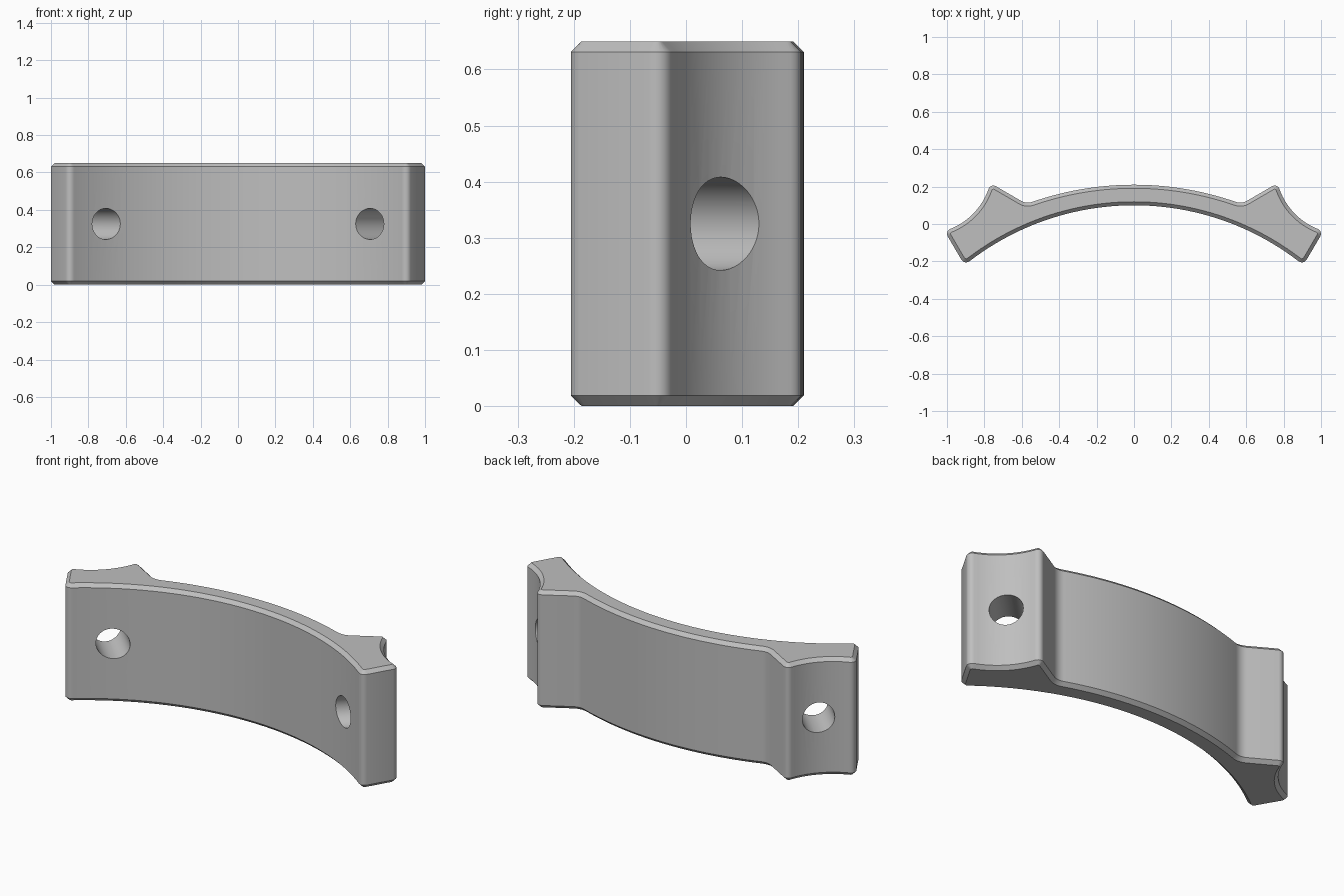
import bpy, bmesh, math
from mathutils import Vector as V

cube = bpy.data.objects.get("Cube")
if cube:
    bpy.data.objects.remove(cube, do_unlink=True)

HEIGHT, CHAMFER, ROUND = 0.65, 0.019, 0.034


def arc(a, b, sag, n):
    """Points from a to b, bowed to the left of the direction by sag."""
    a, b = V(a), V(b)
    half = (b - a).length / 2
    d = (b - a).normalized()
    left = V((-d.y, d.x)) * math.copysign(1, sag)
    s = abs(sag)
    r = (half * half + s * s) / (2 * s)
    c = (a + b) / 2 + left * (s - r)
    w = math.asin(half / r)
    return [c + r * (d * math.sin(t) + left * math.cos(t))
            for t in (w * (2 * i / n - 1) for i in range(n + 1))]


def walk(path, dist):
    """Trim dist from the start of a path."""
    path = list(path)
    while (path[1] - path[0]).length <= dist:
        dist -= (path[1] - path[0]).length
        path.pop(0)
    path[0] = path[0] + (path[1] - path[0]).normalized() * dist
    return path


def trim(path):
    return walk(walk(path, ROUND)[::-1], ROUND)[::-1]


def corner(before, tip, after):
    """Circular corner between two trimmed paths."""
    a, b = before[-1], after[0]
    half, rise = (b - a).length / 2, (tip - (a + b) / 2).length
    sag = half * math.tan(math.atan2(rise, half) / 2)
    d, e = b - a, tip - a
    return arc(a, b, math.copysign(sag, d.x * e.y - d.y * e.x), 5)[1:-1]


def mirrored(path):
    return [V((-p.x, p.y)) for p in reversed(path)]


# Outline: inner arc, end face, concave seat, shoulder, outer arc
foot, tip, peak, notch = V((0.906, -0.22)), V((1.013, -0.037)), V((0.768, 0.219)), V((0.575, 0.107))
inner = trim(arc((-foot.x, foot.y), foot, 0.32, 48))
end = trim([foot, tip])
seat = trim(arc(tip, peak, 0.047, 14))
shoulder = trim([peak, notch])
outer = trim(arc(notch, (-notch.x, notch.y), -0.103, 32))
side = (corner(inner, foot, end) + end + corner(end, tip, seat) + seat
        + corner(seat, peak, shoulder) + shoulder + corner(shoulder, notch, outer))
outline = inner + side + outer + mirrored(side)

# Clamp body with chamfered top and bottom rims
bm = bmesh.new()
base = bm.faces.new([bm.verts.new((p.x, p.y, CHAMFER)) for p in outline])
ext = bmesh.ops.extrude_face_region(bm, geom=[base], use_keep_orig=True)
bmesh.ops.translate(bm, vec=(0, 0, HEIGHT - 2 * CHAMFER),
                    verts=[g for g in ext["geom"] if isinstance(g, bmesh.types.BMVert)])
bmesh.ops.recalc_face_normals(bm, faces=bm.faces)
caps = [f for f in bm.faces if len(f.verts) > 4]
for cap in caps:
    bmesh.ops.inset_region(bm, faces=[cap], thickness=CHAMFER, depth=CHAMFER,
                           use_even_offset=True)
bmesh.ops.triangulate(bm, faces=caps)
mesh = bpy.data.meshes.new("clamp_body")
bm.to_mesh(mesh)
bm.free()
body = bpy.data.objects.new("clamp_body", mesh)
bpy.context.collection.objects.link(body)

grey = bpy.data.materials.new("plain grey")
grey.use_nodes = True
colour = (0.52, 0.52, 0.52, 1)
grey.diffuse_color = colour
grey.node_tree.nodes["Principled BSDF"].inputs["Base Color"].default_value = colour
mesh.materials.append(grey)

# Angled bolt holes
for name, s in (("left", 1), ("right", -1)):
    bpy.ops.mesh.primitive_cylinder_add(vertices=48, radius=0.083, depth=0.8,
                                        location=(s * 0.786, -0.005, HEIGHT / 2),
                                        rotation=(math.pi / 2, 0, -s * math.pi / 4))
    cutter = bpy.context.object
    cutter.name = name + "_hole_cutter"
    cutter.data.materials.append(grey)
    cutter.hide_render = True
    cut = body.modifiers.new(name + "_hole", "BOOLEAN")
    cut.operation, cut.solver, cut.object = "DIFFERENCE", "EXACT", cutter
    bpy.ops.object.select_all(action="DESELECT")
    body.select_set(True)
    bpy.context.view_layer.objects.active = body
    bpy.ops.object.modifier_apply(modifier=cut.name)
    bpy.data.objects.remove(cutter, do_unlink=True)

bpy.ops.object.shade_smooth_by_angle(angle=math.radians(30))
